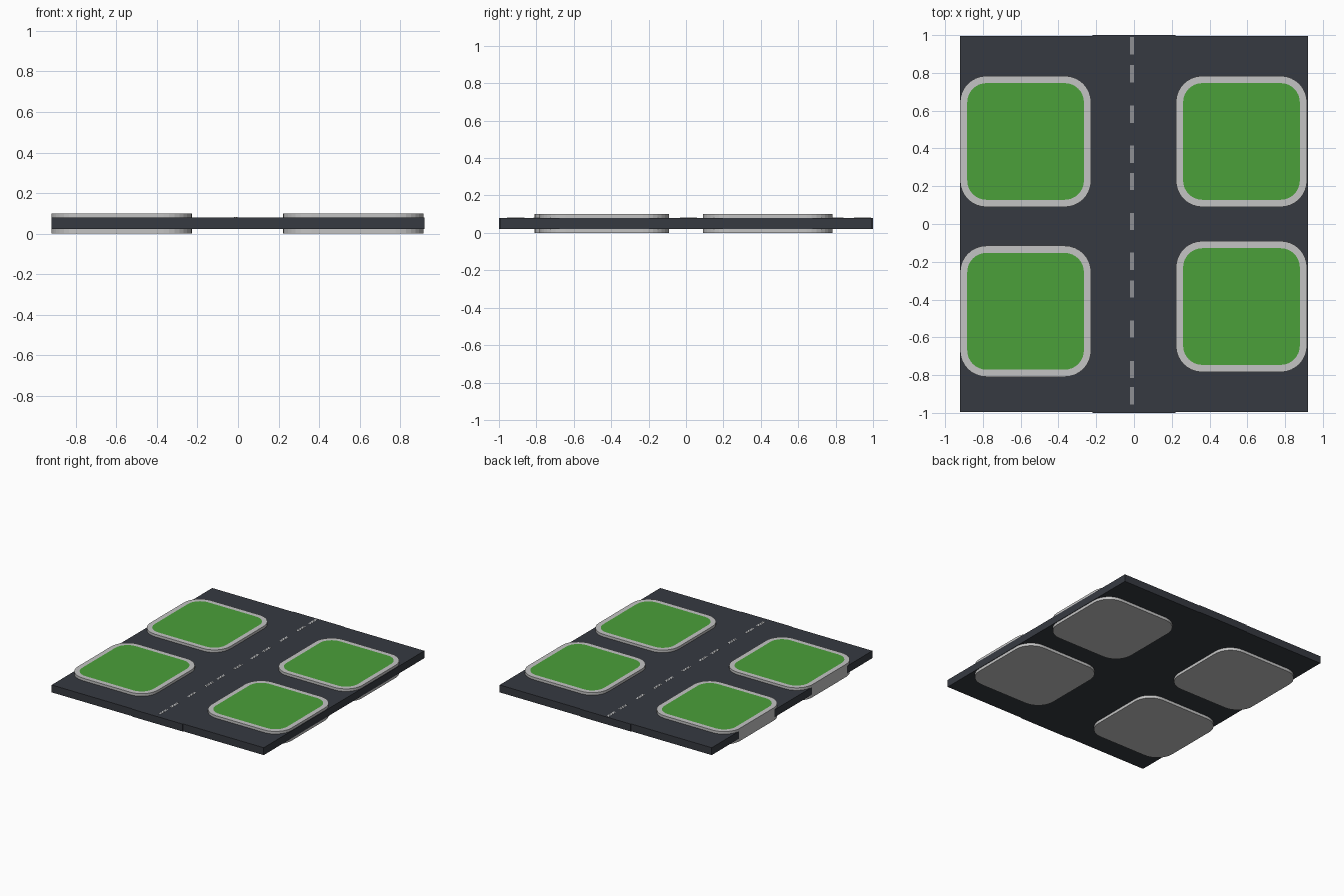
import bpy, bmesh, math

if "Cube" in bpy.data.objects:
    bpy.data.objects.remove(bpy.data.objects["Cube"])


def material(name, rgb):
    m = bpy.data.materials.new(name)
    m.diffuse_color = (*rgb, 1)
    m.use_nodes = True
    m.node_tree.nodes["Principled BSDF"].inputs["Base Color"].default_value = m.diffuse_color
    return m


ASPHALT = material("asphalt", (0.037, 0.042, 0.053))
CURB = material("curb grey", (0.55, 0.55, 0.55))
GRASS = material("grass green", (0.069, 0.352, 0.042))
PAINT = material("lane paint", (0.8, 0.8, 0.8))


def finish(bm, name, mats):
    mesh = bpy.data.meshes.new(name)
    bm.to_mesh(mesh)
    bm.free()
    for m in mats:
        mesh.materials.append(m)
    ob = bpy.data.objects.new(name, mesh)
    bpy.context.collection.objects.link(ob)
    return ob


def box(bm, x0, x1, y0, y1, z0, z1):
    verts = bmesh.ops.create_cube(bm, size=1)["verts"]
    for v in verts:
        v.co = (x1 if v.co.x > 0 else x0,
                y1 if v.co.y > 0 else y0,
                z1 if v.co.z > 0 else z0)


def block(name, cx, cy, half=0.347, radius=0.14, height=0.1, steps=8):
    """Rounded square curb with an inset lawn on its top face."""
    bm = bmesh.new()
    c = half - radius
    verts = []
    for q, (sx, sy) in enumerate([(1, 1), (-1, 1), (-1, -1), (1, -1)]):
        for i in range(steps + 1):
            a = (q + i / steps) * math.pi / 2
            verts.append(bm.verts.new((cx + sx * c + radius * math.cos(a),
                                       cy + sy * c + radius * math.sin(a), 0)))
    base = bm.faces.new(verts)
    ext = bmesh.ops.extrude_face_region(bm, geom=[base], use_keep_orig=True)
    for v in ext["geom"]:
        if isinstance(v, bmesh.types.BMVert):
            v.co.z = height
    bmesh.ops.recalc_face_normals(bm, faces=bm.faces[:])
    top = max(bm.faces, key=lambda f: f.calc_center_median().z)
    bmesh.ops.inset_region(bm, faces=[top], thickness=0.038)
    top.material_index = 1
    finish(bm, name, [CURB, GRASS])


# Road: wide slab split around the slightly longer main street
bm = bmesh.new()
for x0, x1, y in [(-0.92, -0.22, 0.995), (-0.22, 0.22, 1.0), (0.22, 0.92, 0.995)]:
    box(bm, x0, x1, -y, y, 0.022, 0.08)
finish(bm, "road", [ASPHALT])

# Four raised city blocks
block("block_back_left", -0.574, 0.437)
block("block_back_right", 0.569, 0.437)
block("block_front_left", -0.574, -0.462)
block("block_front_right", 0.569, -0.437)

# Double dashed centre line
bm = bmesh.new()
for y in (0.944, 0.796, 0.582, 0.37, 0.225, 0.013, -0.198, -0.344, -0.556, -0.77, -0.91):
    for x in (-0.016, -0.006):
        box(bm, x - 0.003, x + 0.003, y - 0.046, y + 0.046, 0.079, 0.081)
finish(bm, "lane_dashes", [PAINT])
